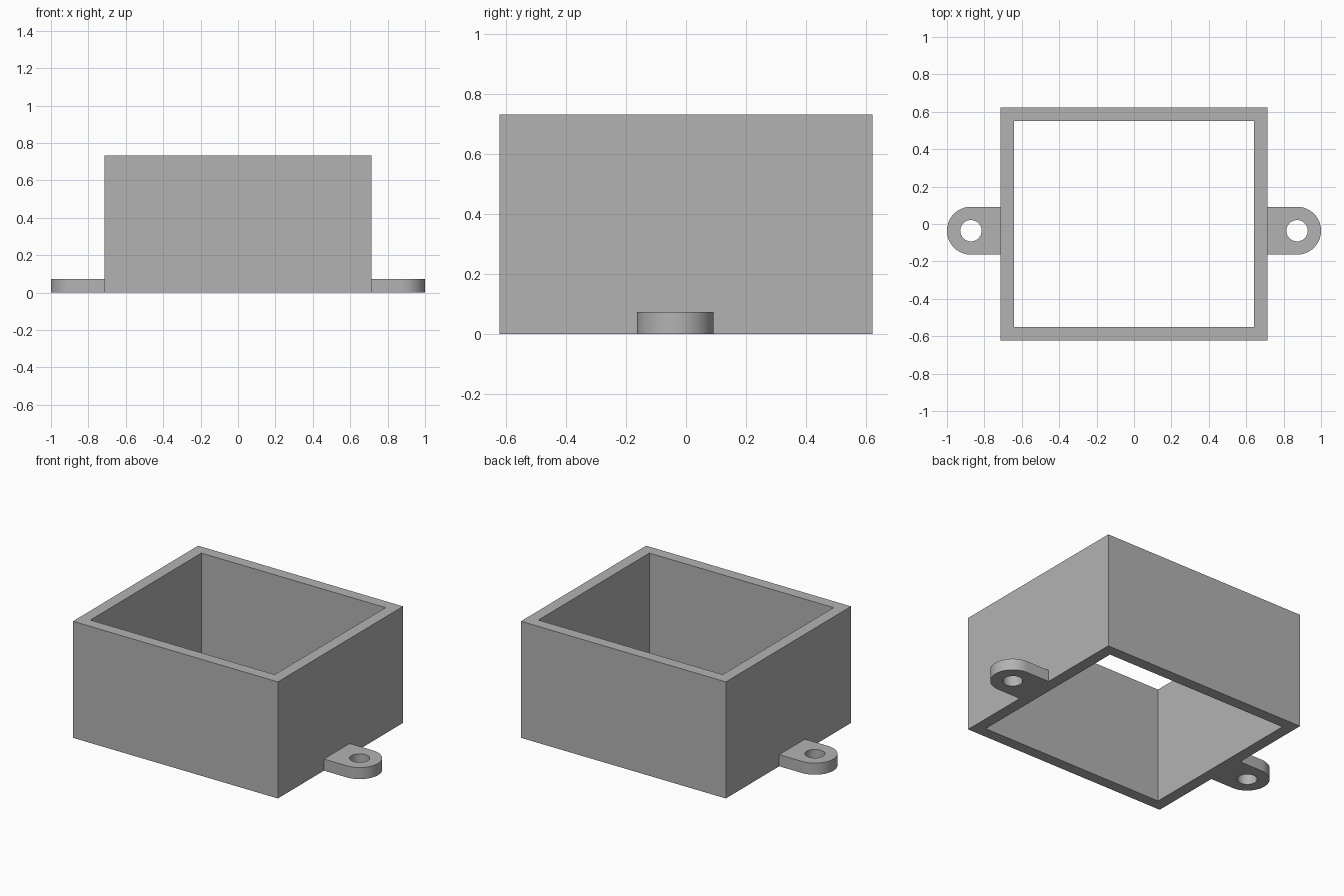
import bpy, bmesh
from math import pi, sin, cos

cube = bpy.data.objects.get("Cube")
if cube:
    bpy.data.objects.remove(cube, do_unlink=True)

grey = bpy.data.materials.new("plain grey")
grey.use_nodes = True
COLOUR = (0.45, 0.45, 0.45, 1)
grey.diffuse_color = COLOUR
grey.node_tree.nodes["Principled BSDF"].inputs["Base Color"].default_value = COLOUR


def rectangle(hx, hy):
    return [(-hx, -hy), (hx, -hy), (hx, hy), (-hx, hy)]


def arc(cx, cy, r, start, end, n):
    return [(cx + r * cos(start + (end - start) * i / n),
             cy + r * sin(start + (end - start) * i / n)) for i in range(n + 1)]


def holed_prism(name, outer, inner, height):
    """Extrude an outline with one hole up from the ground."""
    bm = bmesh.new()
    for loop in (outer, inner):
        verts = [bm.verts.new((x, y, 0)) for x, y in loop]
        for a, b in zip(verts, verts[1:] + verts[:1]):
            bm.edges.new((a, b))
    bmesh.ops.triangle_fill(bm, use_beauty=True, edges=bm.edges[:], normal=(0, 0, 1))
    top = bmesh.ops.extrude_face_region(bm, geom=bm.faces[:], use_keep_orig=True)["geom"]
    bmesh.ops.translate(bm, vec=(0, 0, height),
                        verts=[v for v in top if isinstance(v, bmesh.types.BMVert)])
    bmesh.ops.recalc_face_normals(bm, faces=bm.faces[:])
    mesh = bpy.data.meshes.new(name)
    bm.to_mesh(mesh)
    bm.free()
    mesh.materials.append(grey)
    obj = bpy.data.objects.new(name, mesh)
    bpy.context.collection.objects.link(obj)
    return obj


# Open box walls, without floor or lid
WALL_X = 0.713
holed_prism("box_walls", rectangle(WALL_X, 0.622), rectangle(0.641, 0.551), 0.733)

# Rounded mounting tabs with screw holes, one on each side
TAB_X, TAB_Y, TAB_R = 0.872, -0.036, 0.128
outline = ([(WALL_X, TAB_Y - TAB_R)]
           + arc(TAB_X, TAB_Y, TAB_R, -pi / 2, pi / 2, 32)
           + [(WALL_X, TAB_Y + TAB_R)])
hole = arc(TAB_X, TAB_Y, 0.057, 0, 2 * pi, 48)[:-1]
tabs = holed_prism("mounting_tabs", outline, hole, 0.073)
tabs.modifiers.new("both_sides", "MIRROR").use_mirror_merge = False

# Smooth the curved edges, keep the corners sharp
bpy.ops.object.select_all(action="DESELECT")
tabs.select_set(True)
bpy.context.view_layer.objects.active = tabs
bpy.ops.object.shade_smooth_by_angle(angle=pi / 6)
